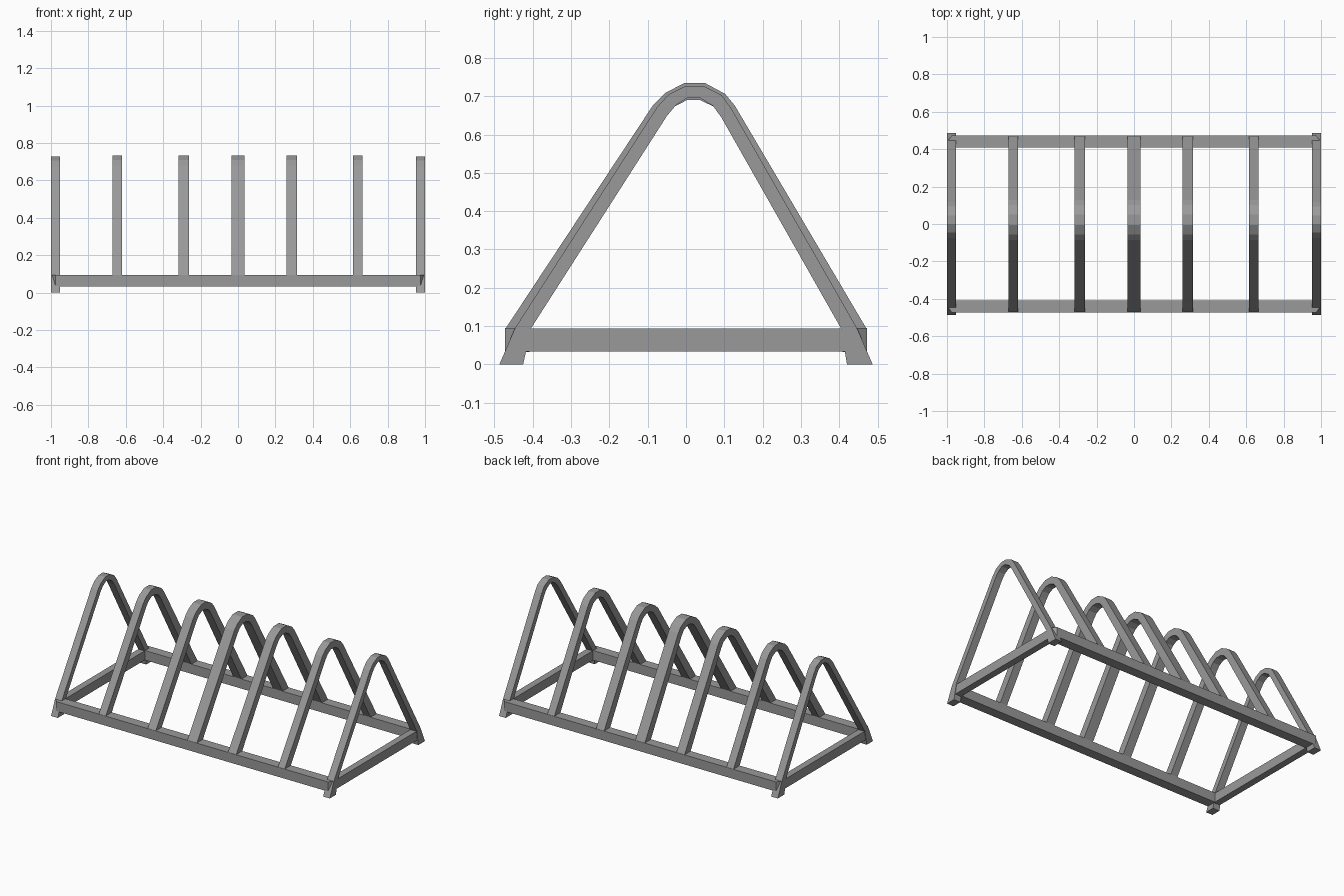
import bpy, bmesh

if "Cube" in bpy.data.objects:
    bpy.data.objects.remove(bpy.data.objects["Cube"])

grey = bpy.data.materials.new("painted steel grey")
grey.diffuse_color = (0.32, 0.32, 0.32, 1)
grey.use_nodes = True
grey.node_tree.nodes["Principled BSDF"].inputs["Base Color"].default_value = grey.diffuse_color


def finish(name, bm):
    bmesh.ops.recalc_face_normals(bm, faces=bm.faces[:])
    mesh = bpy.data.meshes.new(name)
    bm.to_mesh(mesh)
    bm.free()
    mesh.materials.append(grey)
    obj = bpy.data.objects.new(name, mesh)
    bpy.context.collection.objects.link(obj)
    return obj


def hoop(name, x0, x1, outer, inner):
    """Bent bar: ribbon between two (y, z) outlines, extruded along x."""
    bm = bmesh.new()
    rings = []
    for o, i in zip(outer, inner):
        rings.append([bm.verts.new((x, p[0], p[1]))
                      for x, p in ((x0, o), (x1, o), (x1, i), (x0, i))])
    for a, b in zip(rings, rings[1:]):
        for k in range(4):
            n = (k + 1) % 4
            bm.faces.new((a[k], a[n], b[n], b[k]))
    bm.faces.new(rings[0])
    bm.faces.new(rings[-1])
    return finish(name, bm)


def bar(name, corners, z0, z1):
    """Straight rail with a plan outline given by (x, y) corners."""
    bm = bmesh.new()
    lo = [bm.verts.new((x, y, z0)) for x, y in corners]
    hi = [bm.verts.new((x, y, z1)) for x, y in corners]
    bm.faces.new(lo)
    bm.faces.new(hi)
    for k in range(len(lo)):
        n = (k + 1) % len(lo)
        bm.faces.new((lo[k], lo[n], hi[n], hi[k]))
    return finish(name, bm)


# Middle hoops stand on the long rails
outer = [(-0.47, 0.095), (-0.085, 0.678), (-0.055, 0.708), (-0.005, 0.734),
         (0.05, 0.734), (0.102, 0.706), (0.127, 0.676), (0.47, 0.095)]
inner = [(-0.408, 0.095), (-0.053, 0.645), (-0.03, 0.673), (0.003, 0.69),
         (0.036, 0.69), (0.072, 0.673), (0.095, 0.642), (0.408, 0.095)]
for n, (x, w) in enumerate([(-0.645, 0.05), (-0.29, 0.058), (0, 0.068),
                            (0.287, 0.058), (0.64, 0.05)]):
    hoop(f"middle_hoop_{n + 1}", x - w / 2, x + w / 2, outer, inner)

# End hoops are a little slimmer and run down into splayed feet
end_outer = [(-0.487, 0), (-0.446, 0.095), (-0.075, 0.672), (-0.045, 0.705),
             (0.0, 0.727), (0.045, 0.727), (0.093, 0.703), (0.118, 0.668),
             (0.446, 0.095), (0.487, 0)]
end_inner = [(-0.425, 0), (-0.404, 0.095), (-0.05, 0.648), (-0.026, 0.677),
             (0.006, 0.697), (0.034, 0.697), (0.07, 0.675), (0.092, 0.645),
             (0.404, 0.095), (0.42, 0)]
for side, s in (("left", -1), ("right", 1)):
    hoop(f"{side}_end_hoop", s * 0.952, s * 1.0, end_outer, end_inner)
    # Side rail between the feet
    bar(f"{side}_rail", [(s * 0.953, -0.43), (s * 0.997, -0.43),
                         (s * 0.997, 0.43), (s * 0.953, 0.43)], 0.034, 0.094)

# Long rails, mitred round the corners
for side, s in (("front", -1), ("back", 1)):
    bar(f"{side}_rail", [(-0.955, s * 0.408), (0.955, s * 0.408),
                         (0.995, s * 0.445), (0.975, s * 0.472),
                         (-0.975, s * 0.472), (-0.995, s * 0.445)], 0.033, 0.095)
